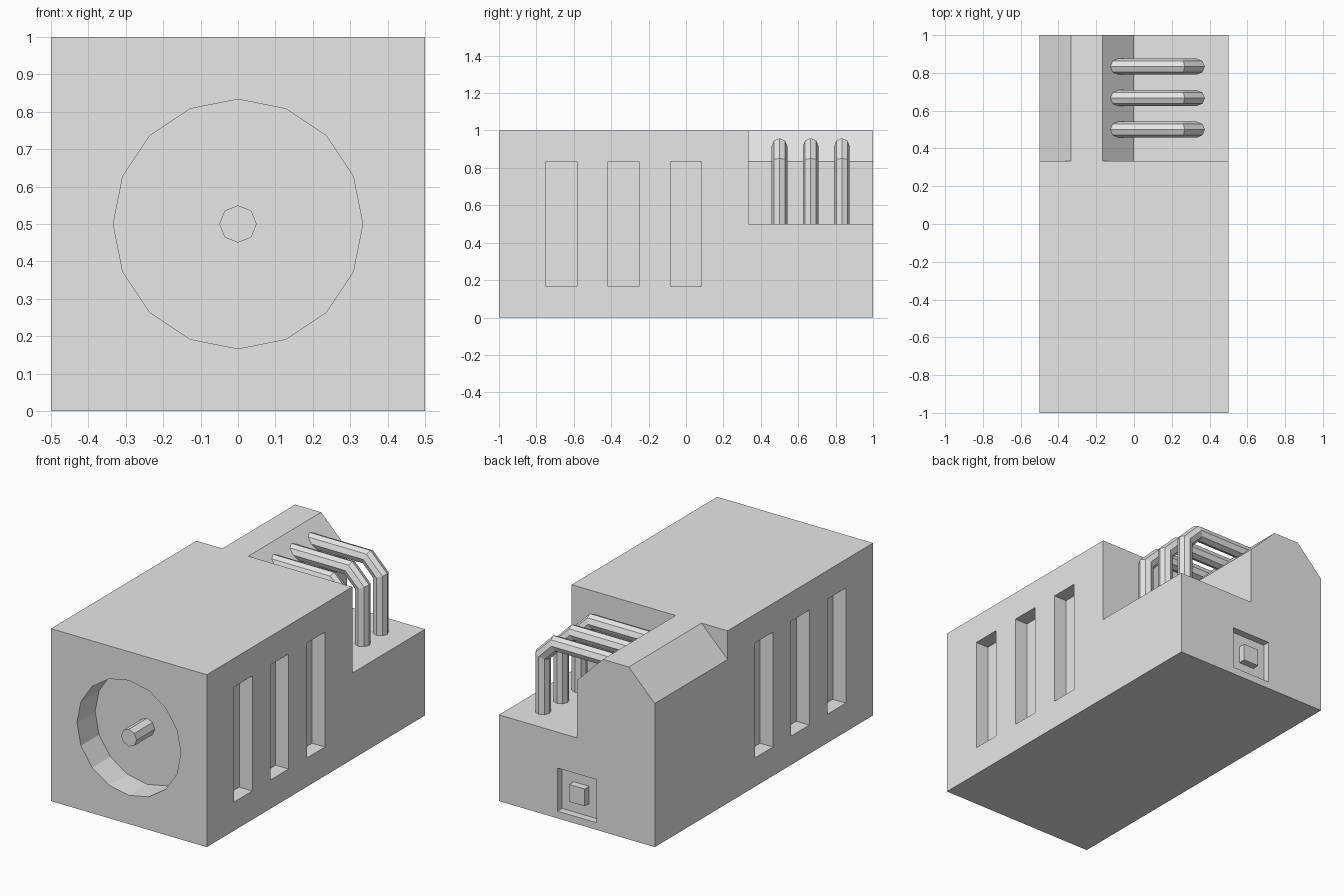
import bpy, bmesh, math
from mathutils import Vector

default = bpy.data.objects.get("Cube")
if default:
    bpy.data.objects.remove(default, do_unlink=True)

U = 1 / 24   # base module of the design
grey = bpy.data.materials.new("light grey")
grey.use_nodes = True
grey.diffuse_color = (0.8, 0.8, 0.8, 1)
grey.node_tree.nodes["Principled BSDF"].inputs["Base Color"].default_value = (0.8, 0.8, 0.8, 1)


def finish(bm, name):
    bmesh.ops.recalc_face_normals(bm, faces=bm.faces)
    mesh = bpy.data.meshes.new(name)
    bm.to_mesh(mesh)
    bm.free()
    mesh.materials.append(grey)
    ob = bpy.data.objects.new(name, mesh)
    bpy.context.collection.objects.link(ob)
    return ob


def prism(name, profile, y0, y1):
    """Extrude an (x, z) outline along y."""
    bm = bmesh.new()
    face = bm.faces.new([bm.verts.new((x, y0, z)) for x, z in profile])
    ext = bmesh.ops.extrude_face_region(bm, geom=[face])["geom"]
    verts = [v for v in ext if isinstance(v, bmesh.types.BMVert)]
    bmesh.ops.translate(bm, verts=verts, vec=(0, y1 - y0, 0))
    return finish(bm, name)


def box(name, x0, x1, y0, y1, z0, z1):
    return prism(name, [(x0, z0), (x1, z0), (x1, z1), (x0, z1)], y0, y1)


def ngon(radius, sides, cz):
    angles = [2 * math.pi * i / sides for i in range(sides)]
    return [(radius * math.cos(a), cz + radius * math.sin(a)) for a in angles]


def tube(name, path, radius, y, sides=8):
    """Sweep a mitred tube along a path of (x, z) points."""
    bm = bmesh.new()
    pts = [Vector((x, 0, z)) for x, z in path]
    dirs = [(b - a).normalized() for a, b in zip(pts, pts[1:])]
    rings = []
    for i, p in enumerate(pts):
        d0, d1 = dirs[max(i - 1, 0)], dirs[min(i, len(dirs) - 1)]
        t = (d0 + d1).normalized()
        normal = Vector((t.z, 0, -t.x)) / t.dot(d0)
        rings.append([bm.verts.new(p + Vector((0, y, 0)) + radius * (
            math.cos(a) * normal + math.sin(a) * Vector((0, 1, 0))))
            for a in (2 * math.pi * k / sides for k in range(sides))])
    for r0, r1 in zip(rings, rings[1:]):
        for k in range(sides):
            n = (k + 1) % sides
            bm.faces.new((r0[k], r0[n], r1[n], r1[k]))
    bm.faces.new(rings[0])
    bm.faces.new(rings[-1])
    return finish(bm, name)


# Housing block, and the cutters that shape it
housing = box("housing", -0.5, 0.5, -1, 1, 0, 1)
cutters = [
    # open rear step with a sloped ridge side
    prism("step_cutter", [(0, 0.5), (0.6, 0.5), (0.6, 1.1),
                          (-4 * U - 0.1, 1.1), (0, 20 * U)], 8 * U, 1.1),
    # outer chamfer of the rear ridge
    prism("chamfer_cutter", [(-0.6, 20 * U - 0.1), (-8 * U + 0.1, 1.1),
                             (-0.6, 1.1)], 8 * U, 1.1),
    # round front socket
    prism("socket_cutter", ngon(8 * U, 16, 0.5), -1.1, -20 * U),
    # square rear recess
    box("recess_cutter", -3 * U, 3 * U, 23 * U, 1.1, U, 7 * U),
]
# side vents
for side in (-1, 1):
    for i in range(3):
        y = (-18 + 8 * i) * U
        x0, x1 = sorted((side * 10 * U, side * 0.6))
        cutters.append(box("vent_cutter", x0, x1, y, y + 4 * U, 4 * U, 20 * U))

for cutter in cutters:
    mod = housing.modifiers.new("cut", 'BOOLEAN')
    mod.operation = 'DIFFERENCE'
    mod.solver = 'EXACT'
    mod.object = cutter
    bpy.context.view_layer.objects.active = housing
    bpy.ops.object.modifier_apply(modifier=mod.name)
    bpy.data.objects.remove(cutter, do_unlink=True)

# Centre pin in the front socket
prism("socket_pin", ngon(0.05, 8, 0.5), -1, -20 * U + 0.01)

# Small button in the rear recess
box("rear_button", -0.05, 0.05, 23 * U - 0.01, 1, 4 * U - 0.05, 4 * U + 0.05)

# Bent contact wires running from the step into the ridge
for i in range(3):
    tube(f"contact_wire_{i + 1}",
         [(8 * U, 0.48), (8 * U, 20 * U), (6 * U, 22 * U), (-4 * U, 22 * U)],
         U, (12 + 4 * i) * U)
